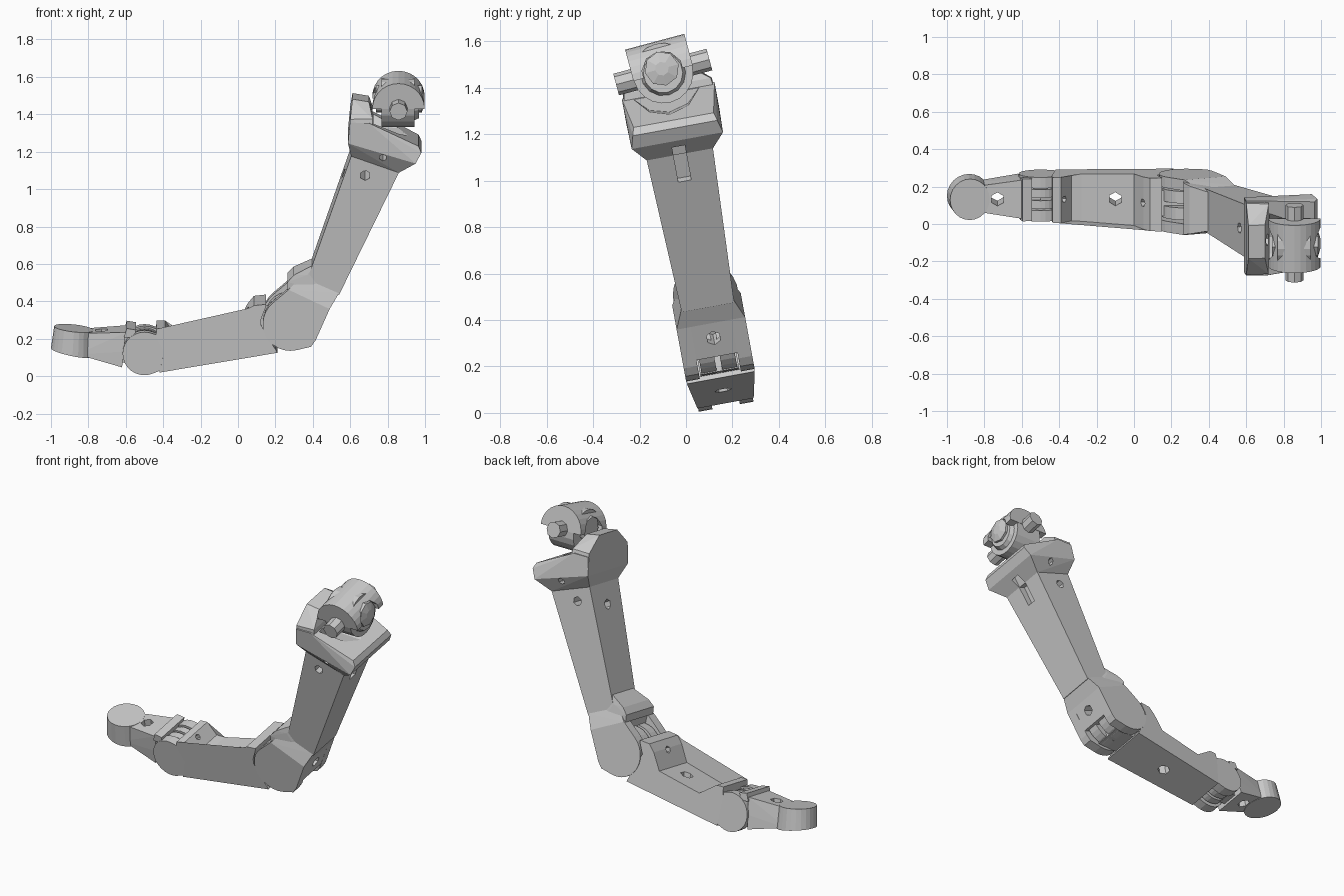
import bpy, bmesh
from math import sin, cos, pi, radians
from mathutils import Matrix, Vector

if "Cube" in bpy.data.objects:
    bpy.data.objects.remove(bpy.data.objects["Cube"])

# Finger plane leans about x; the knuckle leans a little more
LIMB = Matrix.Rotation(radians(10.4), 4, 'X') @ Matrix.Translation((0, 0.175, 0))
KNUCKLE = Matrix.Translation((0.858, -0.1, 1.468)) @ Matrix.Rotation(radians(15), 4, 'X')


def finish(bm, name, frame):
    bmesh.ops.recalc_face_normals(bm, faces=bm.faces)
    bm.transform(frame)
    me = bpy.data.meshes.new(name)
    bm.to_mesh(me)
    bm.free()
    ob = bpy.data.objects.new(name, me)
    bpy.context.collection.objects.link(ob)
    return ob


def hull(name, pts, frame=LIMB):
    bm = bmesh.new()
    for p in pts:
        bm.verts.new(p)
    r = bmesh.ops.convex_hull(bm, input=bm.verts)
    junk = [v for v in bm.verts if not v.link_faces]
    bmesh.ops.delete(bm, geom=junk, context='VERTS')
    bmesh.ops.dissolve_limit(bm, angle_limit=0.01, verts=bm.verts, edges=bm.edges)
    return finish(bm, name, frame)


def both(pts):
    return [(x, s * w, z) for x, z, w in pts for s in (-1, 1)]


def span(pts, y0, y1):
    return [(x, y, z) for x, z in pts for y in (y0, y1)]


def arc(cx, cz, r, n=28, a0=0, a1=2 * pi):
    return [(cx + r * cos(a0 + (a1 - a0) * i / n), cz + r * sin(a0 + (a1 - a0) * i / n))
            for i in range(n + 1 if a1 - a0 < 6 else n)]


def prism(name, pts, width, frame=LIMB):
    bm = bmesh.new()
    sides = [[bm.verts.new((x, s * width(x), z)) for x, z in pts] for s in (-1, 1)]
    for side in sides:
        bm.faces.new(side)
    n = len(pts)
    for i in range(n):
        j = (i + 1) % n
        bm.faces.new((sides[0][i], sides[0][j], sides[1][j], sides[1][i]))
    bmesh.ops.triangulate(bm, faces=[f for f in bm.faces if len(f.verts) > 4])
    return finish(bm, name, frame)


def rod(name, a, b, r, n=6, frame=LIMB, r2=None):
    a, b = Vector(a), Vector(b)
    bm = bmesh.new()
    m = Matrix.Translation((a + b) / 2) @ (b - a).to_track_quat('Z', 'Y').to_matrix().to_4x4()
    bmesh.ops.create_cone(bm, cap_ends=True, segments=n, radius1=r,
                          radius2=r if r2 is None else r2, depth=(b - a).length, matrix=m)
    return finish(bm, name, frame)


def cut(ob, *cutters):
    for c in cutters:
        m = ob.modifiers.new('cut', 'BOOLEAN')
        m.operation, m.solver, m.object = 'DIFFERENCE', 'EXACT', c
        c.hide_render = True
        bpy.context.view_layer.objects.active = ob
        bpy.ops.object.modifier_apply(modifier=m.name)
        bpy.data.objects.remove(c)


# Fingertip: round pad, tapered neck, stop ridge and hinge tongues
bottom = [(-0.885 + 0.115 * cos(i * pi / 12), 0.115 * sin(i * pi / 12)) for i in range(24)]
pad = [(x, y, 0.12 - 0.2 * (x + 1)) for x, y in bottom]
pad += [(x * 0.92 - 0.063, y * 0.97, 0.24 - 0.1 * (x + 1)) for x, y in bottom]
hull("fingertip_pad", pad)
neck = hull("fingertip_neck", both([(-0.86, 0.1, 0.075), (-0.8, 0.215, 0.075), (-0.62, 0.035, 0.105),
                                    (-0.6, 0.225, 0.105), (-0.625, 0.12, 0.105)]))
cut(neck, rod("hole", (-0.73, 0, 0), (-0.73, 0, 0.4), 0.037))
hull("fingertip_stop", span([(-0.61, 0.2), (-0.595, 0.248), (-0.545, 0.24), (-0.555, 0.2)], -0.115, 0.115))
hull("fingertip_bridge", span([(-0.65, 0.05), (-0.65, 0.2), (-0.5, 0.2), (-0.5, 0.05)], -0.05, 0.05))
for s in (-1, 1):
    hull("fingertip_tongue", span(arc(-0.5, 0.117, 0.105), s * 0.008, s * 0.052))
    hull("middle_cheek", span(arc(-0.5, 0.112, 0.117) + [(-0.39, 0.03), (-0.39, 0.2)], s * 0.06, s * 0.12))

# Middle link: concave at the knee, raised stops at both ends
middle = prism("middle_link", [(-0.42, 0.01), (0.21, 0.122)] + arc(0.28, 0.28, 0.158, 8, pi * 1.33, pi * 0.82)[::1]
               + [(0.15, 0.385), (0.085, 0.378), (0.05, 0.335), (0.0, 0.235), (-0.28, 0.172), (-0.335, 0.172),
                  (-0.39, 0.247), (-0.435, 0.247), (-0.44, 0.2), (-0.395, 0.12)],
               lambda x: 0.12 + 0.04 * (x + 0.5))
cut(middle, rod("hole", (-0.1, 0, -0.2), (-0.1, 0, 0.6), 0.037),
    rod("hole", (-0.34, 0, 0.25), (-0.44, 0, 0.17), 0.018),
    rod("hole", (-0.02, 0, 0.36), (0.12, 0, 0.29), 0.022))

# Knee: outer cheeks, recessed core and the tongues of the middle link
knee = arc(0.28, 0.28, 0.147) + [(0.27, 0.465), (0.49, 0.36), (0.415, 0.19), (0.39, 0.155)]
for s in (-1, 1):
    hull("knee_cheek", span(knee, s * 0.09, s * 0.15))
    hull("knee_tongue", span(arc(0.28, 0.28, 0.135), s * 0.012, s * 0.078))
core = hull("knee_core", span([(0.27, 0.465), (0.49, 0.36), (0.425, 0.215), (0.3, 0.25)], -0.1, 0.1))
cut(core, rod("hole", (0.35, 0, 0.34), (0.6, 0, 0.24), 0.032))
hull("knee_bridge", span([(0.12, 0.22), (0.12, 0.34), (0.3, 0.34), (0.3, 0.2)], -0.07, 0.07))
hull("knee_tongue_stop", span([(0.15, 0.14), (0.15, 0.2), (0.32, 0.23), (0.33, 0.15)], -0.085, 0.085))
hull("knee_collar", both([(0.27, 0.465, 0.15), (0.49, 0.36, 0.15), (0.34, 0.53, 0.115), (0.54, 0.44, 0.115)]))
hull("knee_stop", both([(0.265, 0.46, 0.14), (0.265, 0.505, 0.14), (0.298, 0.54, 0.13), (0.37, 0.54, 0.12),
                        (0.42, 0.6, 0.1), (0.42, 0.46, 0.12)]))

# Upper link shaft with side holes, back holes and the front groove
shaft = hull("upper_link", both([(0.365, 0.5, 0.115), (0.54, 0.43, 0.115),
                                 (0.605, 1.19, 0.145), (0.86, 1.1, 0.145)]))
cut(shaft, rod("hole", (0.68, -0.4, 1.085), (0.68, 0.4, 1.085), 0.028),
    rod("hole", (0.4, 0, 1.16), (0.62, 0, 1.04), 0.03),
    hull("groove", span([(0.77, 1.0), (0.85, 0.96), (0.95, 1.2), (0.85, 1.2)], -0.028, 0.028)))

# Head: flare, socket base and octagonal back plate
flare = hull("head_flare", both([(0.605, 1.19, 0.145), (0.86, 1.1, 0.145),
                                 (0.588, 1.27, 0.203), (0.95, 1.16, 0.2)]))
cut(flare, rod("hole", (0.775, -0.4, 1.19), (0.775, 0.4, 1.19), 0.02),
    hull("groove", span([(0.83, 1.04), (0.86, 1.06), (0.93, 1.16), (0.9, 1.2)], -0.028, 0.028)))
base = hull("head_socket", both([(0.588, 1.27, 0.203), (0.95, 1.16, 0.2), (0.98, 1.215, 0.185),
                                 (0.965, 1.25, 0.175), (0.78, 1.335, 0.195), (0.7, 1.38, 0.203),
                                 (0.6, 1.38, 0.203)]))
cut(base, rod("socket", (0.73, -0.01, 1.457), (1.1, -0.01, 1.437), 0.17, 12))
plate = hull("head_back_plate", both([(0.588, 1.27, 0.203), (0.6, 1.4, 0.195), (0.612, 1.49, 0.09),
                                      (0.7, 1.475, 0.09), (0.72, 1.4, 0.19), (0.72, 1.33, 0.2)]))
cut(plate, rod("hole", (0.66, 0, 1.42), (0.8, 0, 1.42), 0.035))

# Knuckle: saddle half barrel crossed by a round cylinder and two pins
saddle = hull("knuckle_saddle", span(arc(0, -0.005, 0.14, 14, 0, pi), -0.132, 0.132), KNUCKLE)
cut(saddle, rod("bore", (-0.3, 0, 0), (-0.085, 0, 0), 0.09, 10, KNUCKLE),
    rod("bore", (0.085, 0, 0), (0.3, 0, 0), 0.09, 10, KNUCKLE))
rod("knuckle_roller", (-0.09, 0, -0.005), (0.085, 0, -0.005), 0.13, 20, KNUCKLE)
rod("knuckle_rim", (0.05, 0, -0.005), (0.11, 0, -0.005), 0.115, 14, KNUCKLE, 0.085)
rod("knuckle_pin_long", (0, -0.208, 0), (0, 0.208, 0), 0.048, 8, KNUCKLE)
rod("knuckle_pin_cross", (-0.12, 0, 0.015), (0.125, 0, 0.015), 0.075, 8, KNUCKLE)
rod("knuckle_pin_tip", (0.125, 0, 0.015), (0.138, 0, 0.015), 0.075, 8, KNUCKLE, 0.03)
